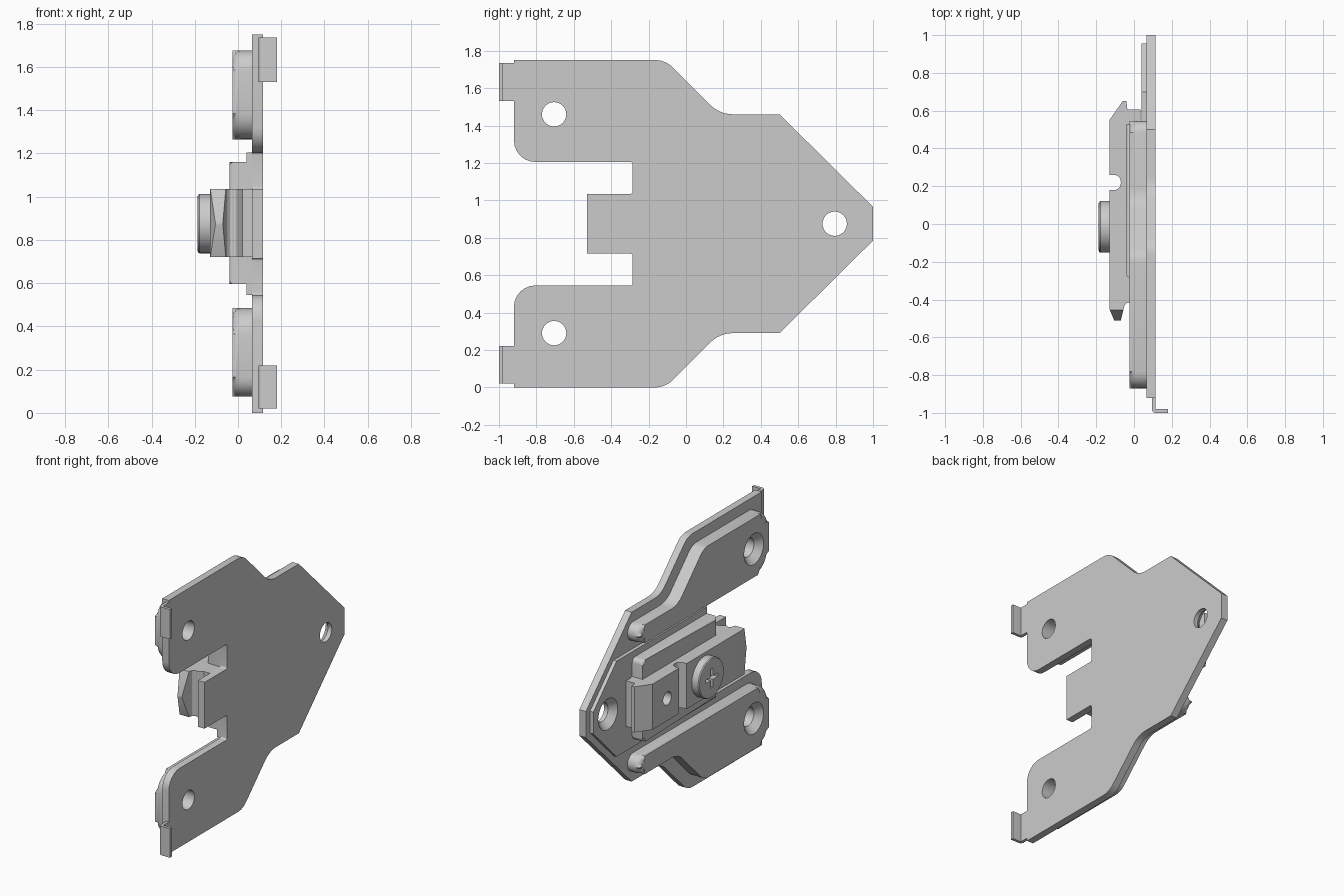
import bpy, bmesh, math
from mathutils import Vector

if "Cube" in bpy.data.objects:
    bpy.data.objects.remove(bpy.data.objects["Cube"])

MID = 0.875  # mirror height


def fillet(pts, n=6):
    """Points are (u, v) or (u, v, radius); radiused corners become arcs."""
    out = []
    for i, q in enumerate(pts):
        p = Vector(q[:2])
        if len(q) < 3:
            out.append(p)
            continue
        d1 = (Vector(pts[i - 1][:2]) - p).normalized()
        d2 = (Vector(pts[(i + 1) % len(pts)][:2]) - p).normalized()
        th = d1.angle(d2)
        t, phi = q[2] / math.tan(th / 2), math.pi - th
        c = p + (d1 + d2).normalized() * q[2] / math.sin(th / 2)
        va, vb = p + d1 * t - c, p + d2 * t - c
        for k in range(n + 1):
            s = k / n
            out.append(c + (va * math.sin((1 - s) * phi) + vb * math.sin(s * phi)) / math.sin(phi))
    return out


def flip(pts):
    return [(p[0], 2 * MID - p[1], *p[2:]) for p in reversed(pts)]


def prism(name, pts, lo, hi, axis='x', bevel=0.0, seg=4):
    """Extrude a yz outline along x, or an xy outline along z; bevel rounds the low cap."""
    bm = bmesh.new()
    put = (lambda p, w: (w, p[0], p[1])) if axis == 'x' else (lambda p, w: (p[0], p[1], w))
    ring = fillet(pts)
    a = [bm.verts.new(put(p, lo)) for p in ring]
    b = [bm.verts.new(put(p, hi)) for p in ring]
    cap = bm.faces.new(a)
    bm.faces.new(b)
    for i in range(len(a)):
        j = (i + 1) % len(a)
        bm.faces.new((a[i], a[j], b[j], b[i]))
    if bevel:
        bmesh.ops.bevel(bm, geom=list(cap.edges), offset=bevel, segments=seg,
                        profile=0.5, affect='EDGES')
    return finish(name, bm)


def lathe(name, profile, y, z, n=32):
    """Solid of revolution about an x-parallel axis; profile is (x, radius)."""
    bm = bmesh.new()
    rings = [[bm.verts.new((x, y + r * math.cos(2 * math.pi * k / n), z + r * math.sin(2 * math.pi * k / n)))
              for k in range(n)] for x, r in profile]
    for a, b in zip(rings, rings[1:]):
        for k in range(n):
            j = (k + 1) % n
            bm.faces.new((a[k], a[j], b[j], b[k]))
    bm.faces.new(rings[0])
    bm.faces.new(rings[-1])
    return finish(name, bm)


def finish(name, bm):
    bmesh.ops.recalc_face_normals(bm, faces=bm.faces)
    me = bpy.data.meshes.new(name)
    bm.to_mesh(me)
    bm.free()
    ob = bpy.data.objects.new(name, me)
    bpy.context.collection.objects.link(ob)
    return ob


def boolean(ob, cutter, op='DIFFERENCE'):
    m = ob.modifiers.new('cut', 'BOOLEAN')
    m.operation, m.object, m.solver = op, cutter, 'EXACT'
    bpy.context.view_layer.objects.active = ob
    bpy.ops.object.modifier_apply(modifier=m.name)


def box(y0, y1, z0, z1):
    return [(y0, z0), (y1, z0), (y1, z1), (y0, z1)]


# Main plate outline
half = [(-0.53, 1.035), (-0.285, 1.035, 0.012), (-0.285, 1.205, 0.012), (-0.92, 1.205, 0.115),
        (-0.92, 1.75), (-0.11, 1.75, 0.13), (0.18, 1.46, 0.17), (0.5, 1.46), (1.0, 0.965)]
plate = prism('base_plate', half + flip(half), 0.065, 0.115)

# Raised centre layer
half = [(-0.285, 1.205), (0.7, 1.205), (0.955, 0.95)]
layer = prism('centre_layer', half + flip(half), 0.04, 0.07)

# Embossed wings and folded tabs, top and bottom
wing = [(-0.87, 1.265, 0.12), (-0.87, 1.675, 0.09), (-0.16, 1.675, 0.12),
        (0.125, 1.39, 0.16), (0.545, 1.39, 0.06), (0.545, 1.265, 0.06)]
tab = [(0.095, -0.915), (0.095, -1.0, 0.02), (0.18, -1.0), (0.18, -0.98), (0.115, -0.98), (0.115, -0.915)]
wings = []
for side, outline, z0, z1 in (('upper', wing, 1.53, 1.735), ('lower', flip(wing), 0.02, 0.22)):
    wings.append(prism(side + '_wing', outline, -0.025, 0.07, bevel=0.04))
    prism(side + '_tab', tab, z0, z1, 'z')

# Countersunk screw holes
cutters = []
for y, z, x in ((-0.705, 1.46, -0.025), (-0.705, 2 * MID - 1.46, -0.025), (0.795, MID, 0.04)):
    cutters.append(lathe('hole_cutter', [(x - 0.02, 0.125), (x + 0.045, 0.065), (0.2, 0.065)], y, z))
    boolean(plate, cutters[-1])
boolean(wings[0], cutters[0])
boolean(wings[1], cutters[1])
boolean(layer, cutters[2])

# Wider pad beneath the adjuster
prism('adjuster_pad', [(-0.285, 0.595), (0.53, 0.595, 0.03), (0.53, 1.16, 0.03), (-0.285, 1.16)],
      -0.04, 0.05, bevel=0.02)

# Adjuster block: side profile with groove and hooked ends
body = prism('adjuster_block', [
    (-0.13, -0.45), (-0.105, -0.51), (-0.07, -0.51), (-0.05, -0.43), (-0.03, -0.41, 0.012),
    (-0.015, -0.43, 0.012), (0.02, -0.40), (0.07, -0.40), (0.07, 0.545), (0.035, 0.545), (0.035, 0.605),
    (-0.035, 0.605), (-0.04, 0.65), (-0.06, 0.65), (-0.13, 0.55),
    (-0.13, 0.26), (-0.07, 0.26, 0.036), (-0.07, 0.18, 0.036), (-0.13, 0.18)], 0.72, 1.035, 'z')
# Ridge on the front end
ridge = prism('ridge_cutter', [(-0.455, 0.70), (-0.455, 0.72), (-0.512, MID), (-0.455, 1.035),
                               (-0.455, 1.06), (0.8, 1.06), (0.8, 0.70)], -0.2, 0.2)
boolean(body, ridge, 'INTERSECT')
pin = lathe('pin_cutter', [(-0.2, 0.045), (-0.06, 0.045)], 0.39, MID)
boolean(body, pin)
cutters += [ridge, pin]

# Cross-slot screw
screw = lathe('screw_head', [(-0.187, 0.125), (-0.185, 0.132), (-0.178, 0.137), (-0.12, 0.137)], -0.015, MID, 48)
arm, w, c = 0.065, 0.012, -0.015
cross = prism('cross_cutter', [(c - arm, MID - w), (c - w, MID - w), (c - w, MID - arm), (c + w, MID - arm),
                               (c + w, MID - w), (c + arm, MID - w), (c + arm, MID + w), (c + w, MID + w),
                               (c + w, MID + arm), (c - w, MID + arm), (c - w, MID + w), (c - arm, MID + w)],
              -0.25, -0.15)
boolean(screw, cross)
cutters.append(cross)

for ob in cutters:
    bpy.data.objects.remove(ob, do_unlink=True)

# Smooth rounded areas, keep edges crisp
for ob in bpy.context.collection.objects:
    ob.select_set(True)
    bpy.context.view_layer.objects.active = ob
bpy.ops.object.shade_smooth_by_angle(angle=math.radians(30))
